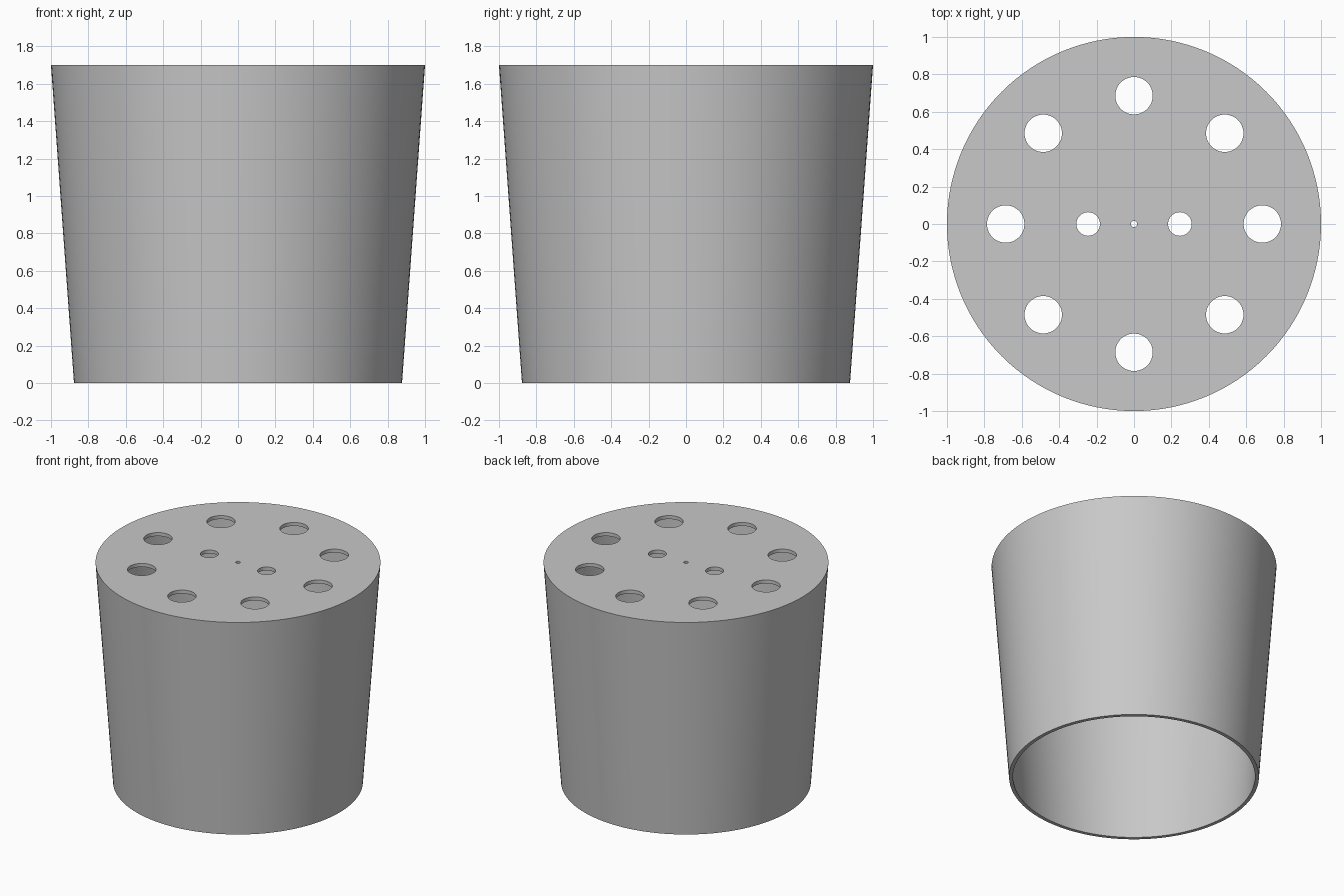
import bpy, bmesh, math
from mathutils import Matrix, Vector

if "Cube" in bpy.data.objects:
    bpy.data.objects.remove(bpy.data.objects["Cube"], do_unlink=True)

HEIGHT, TOP_R, BOTTOM_R, WALL = 1.7, 1.0, 0.877, 0.027
SEGMENTS = 128

grey = bpy.data.materials.new("plain grey")
grey.use_nodes = True
grey.diffuse_color = (0.58, 0.58, 0.58, 1)
grey.node_tree.nodes["Principled BSDF"].inputs["Base Color"].default_value = grey.diffuse_color


def make_object(name, bm):
    bmesh.ops.recalc_face_normals(bm, faces=bm.faces)
    mesh = bpy.data.meshes.new(name)
    bm.to_mesh(mesh)
    bm.free()
    mesh.materials.append(grey)
    obj = bpy.data.objects.new(name, mesh)
    bpy.context.collection.objects.link(obj)
    return obj


# Tapered shell, closed on top and open below, spun from its wall profile
ceiling = HEIGHT - WALL
inner_top = TOP_R - WALL - (TOP_R - BOTTOM_R) * WALL / HEIGHT
profile = [(0, HEIGHT), (TOP_R, HEIGHT), (BOTTOM_R, 0),
           (BOTTOM_R - WALL, 0), (inner_top, ceiling), (0, ceiling)]
bm = bmesh.new()
verts = [bm.verts.new((r, 0, z)) for r, z in profile]
edges = [bm.edges.new(pair) for pair in zip(verts, verts[1:])]
bmesh.ops.spin(bm, geom=verts + edges, cent=(0, 0, 0), axis=(0, 0, 1),
               angle=math.tau, steps=SEGMENTS)
bmesh.ops.remove_doubles(bm, verts=bm.verts, dist=0.0005)
pot = make_object("tapered_pot", bm)

# Cutter for the ring of drain holes, the two small holes and the centre pinhole
holes = [(0.686 * math.cos(i * math.tau / 8), 0.686 * math.sin(i * math.tau / 8), 0.1)
         for i in range(8)]
holes += [(-0.245, 0, 0.063), (0.245, 0, 0.063), (0, 0, 0.017)]
bm = bmesh.new()
for x, y, radius in holes:
    bmesh.ops.create_cone(bm, cap_ends=True, segments=48, radius1=radius, radius2=radius,
                          depth=0.2, matrix=Matrix.Translation(Vector((x, y, HEIGHT))))
cutter = make_object("hole_cutter", bm)
cutter.hide_render = True

# Cut the holes, then drop the cutter
cut = pot.modifiers.new("drain_holes", "BOOLEAN")
cut.operation, cut.solver, cut.object = "DIFFERENCE", "EXACT", cutter
bpy.context.view_layer.objects.active = pot
pot.select_set(True)
bpy.ops.object.modifier_apply(modifier=cut.name)
bpy.data.objects.remove(cutter, do_unlink=True)

bpy.ops.object.shade_smooth_by_angle(angle=math.radians(30))
